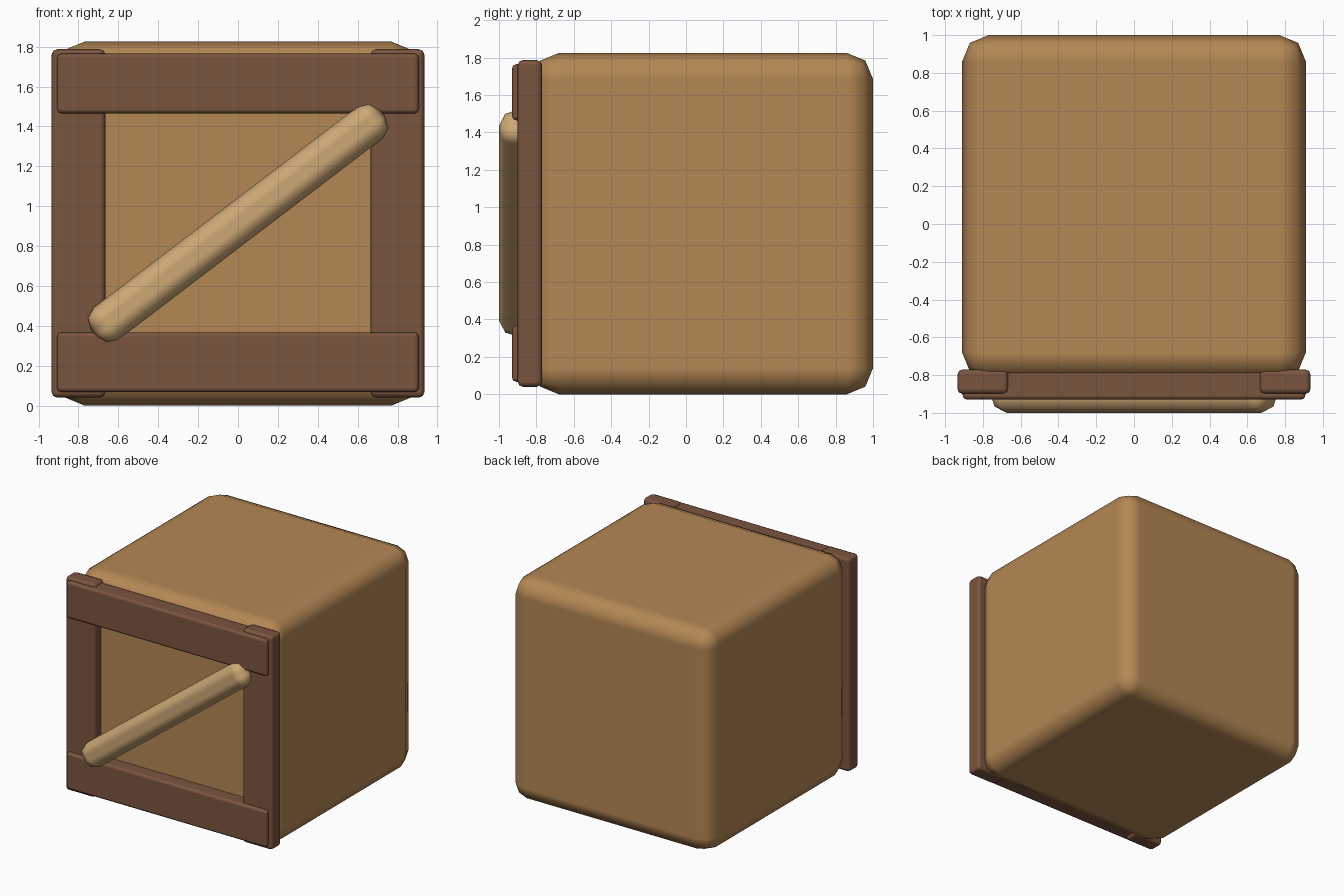
import bpy, math

if "Cube" in bpy.data.objects:
    bpy.data.objects.remove(bpy.data.objects["Cube"])


def material(name, rgb):
    m = bpy.data.materials.new(name)
    m.diffuse_color = (*rgb, 1.0)
    m.use_nodes = True
    m.node_tree.nodes["Principled BSDF"].inputs["Base Color"].default_value = m.diffuse_color
    return m


LIGHT = material("tan wood", (0.456, 0.242, 0.089))
DARK = material("dark brown wood", (0.195, 0.090, 0.050))
PALE = material("pale wood", (0.61, 0.392, 0.181))


def rounded_box(name, lo, hi, bevel, mat, tilt=0.0):
    """Box between two corners with two-segment rounded edges, tilted about y."""
    size = [b - a for a, b in zip(lo, hi)]
    centre = [(a + b) / 2 for a, b in zip(lo, hi)]
    bpy.ops.mesh.primitive_cube_add(size=1, location=centre)
    ob = bpy.context.object
    ob.name = name
    for v in ob.data.vertices:
        v.co = [c * s for c, s in zip(v.co, size)]
    ob.rotation_euler[1] = tilt
    for p in ob.data.polygons:
        p.use_smooth = True
    mod = ob.modifiers.new("rounded edges", 'BEVEL')
    mod.width = bevel
    mod.segments = 2
    mod.harden_normals = True
    ob.data.materials.append(mat)
    return ob


# Crate body
rounded_box("crate_body", (-0.91, -0.82, 0), (0.91, 1.0, 1.825), 0.14, LIGHT)

# Upright posts on the front
for side, x in (("left", -0.80), ("right", 0.80)):
    rounded_box(side + "_post", (x - 0.135, -0.90, 0.04),
                (x + 0.135, -0.77, 1.787), 0.028, DARK)

# Top and bottom rails
for side, z in (("bottom", 0.217), ("top", 1.615)):
    rounded_box(side + "_rail", (-0.907, -0.93, z - 0.15),
                (0.907, -0.78, z + 0.15), 0.022, DARK)

# Diagonal brace, lower left to upper right
rounded_box("diagonal_brace", (-0.91, -1.0, 0.813), (0.91, -0.83, 1.017),
            0.08, PALE, tilt=-math.radians(37.3))
